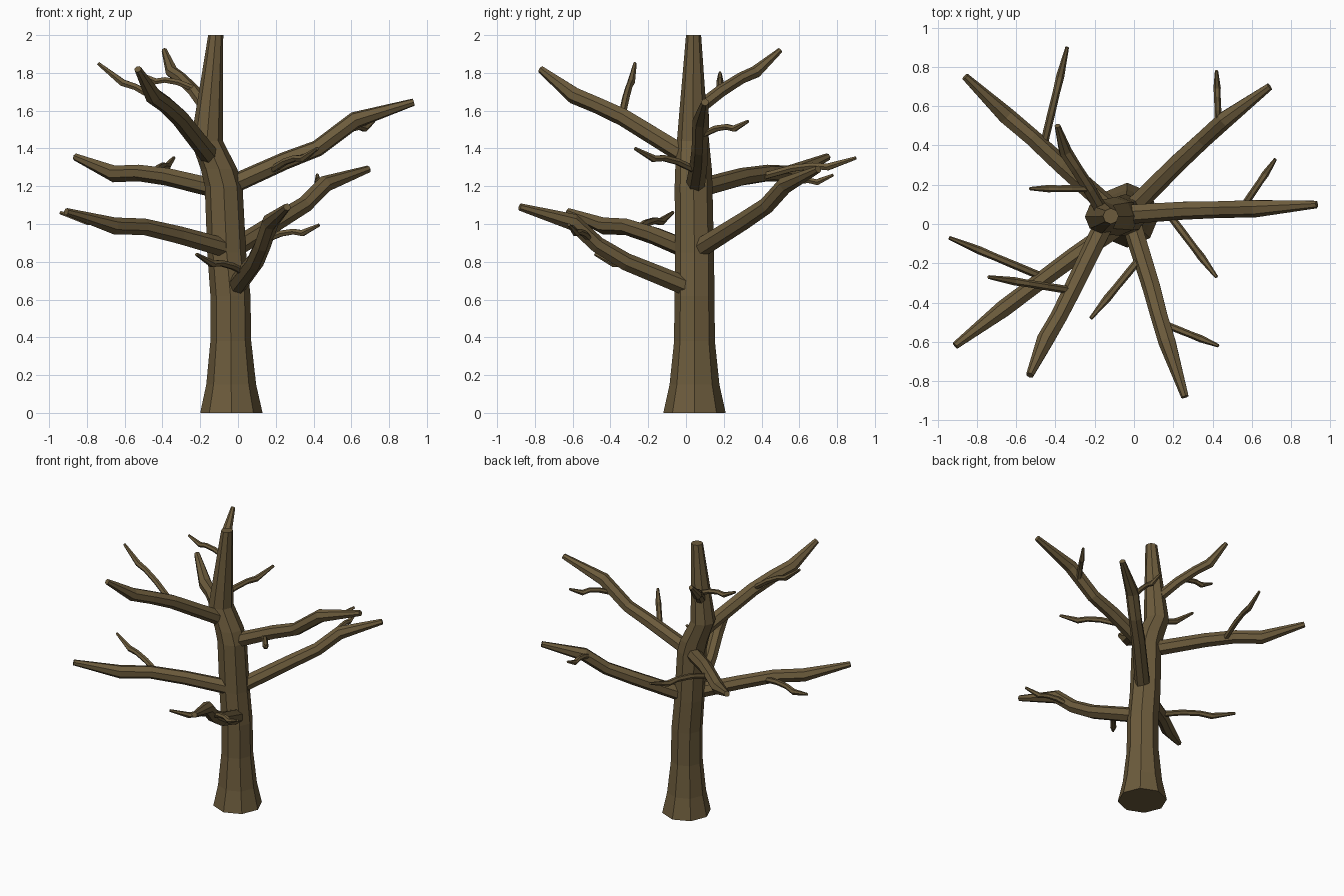
import bpy, bmesh, math
from mathutils import Vector

bark = bpy.data.materials.new("bark")
bark.diffuse_color = (0.15, 0.105, 0.045, 1)


def tube(name, path, radii, sides, level=False):
    """Faceted tapering tube along a path; level keeps every ring horizontal."""
    pts = [Vector(p) for p in path]
    bm = bmesh.new()
    rings = []
    for i, (p, r) in enumerate(zip(pts, radii)):
        d = (pts[min(i + 1, len(pts) - 1)] - pts[max(i - 1, 0)]).normalized()
        if level:
            u, v = Vector((1, 0, 0)), Vector((0, 1, 0))
        else:
            u = d.cross(Vector((0, 0, 1))).normalized()
            v = d.cross(u) * -1
            if u.cross(v).dot(d) < 0:
                v = -v
        rings.append([bm.verts.new(p + r * (math.cos(a) * u + math.sin(a) * v))
                      for a in (2 * math.pi * k / sides for k in range(sides))])
    for a, b in zip(rings, rings[1:]):
        for k in range(sides):
            n = (k + 1) % sides
            bm.faces.new((a[k], a[n], b[n], b[k]))
    bm.faces.new(rings[0][::-1])
    bm.faces.new(rings[-1])
    bmesh.ops.recalc_face_normals(bm, faces=bm.faces)
    me = bpy.data.meshes.new(name)
    bm.to_mesh(me)
    bm.free()
    me.materials.append(bark)
    bpy.context.collection.objects.link(bpy.data.objects.new(name, me))


# Trunk: flared foot, bend to the left, narrow top
tube("trunk",
     [(-.035, .045, 0), (-.036, .045, .15), (-.038, .045, .38), (-.04, .045, .62),
      (-.06, .045, .85), (-.076, .04, 1.2), (-.1, .04, 1.29), (-.165, .037, 1.44),
      (-.15, .037, 1.62), (-.118, .04, 2.0)],
     [.165, .132, .108, .106, .103, .1, .097, .085, .07, .04], 8, True)

# Main branches
branches = {
    "right": [(-.05, .05, 1.2), (.25, .07, 1.335), (.42, .075, 1.4),
              (.62, .08, 1.55), (.93, .1, 1.645)],
    "back_right": [(-.02, .07, .87), (.22, .31, 1.02), (.35, .43, 1.1),
                   (.46, .53, 1.21), (.69, .7, 1.29)],
    "front": [(-.01, -.0, .67), (.09, -.32, .8), (.13, -.47, .89),
              (.17, -.6, 1.01), (.26, -.88, 1.09)],
    "front_left_high": [(-.14, .02, 1.35), (-.31, -.33, 1.565), (-.38, -.47, 1.63),
                        (-.45, -.59, 1.68), (-.53, -.77, 1.82)],
    "front_left_low": [(-.06, .0, .87), (-.31, -.17, .94), (-.5, -.31, .985),
                       (-.66, -.43, .99), (-.91, -.62, 1.065)],
    "back_left": [(-.1, .06, 1.185), (-.37, .3, 1.25), (-.52, .44, 1.27),
                  (-.65, .55, 1.265), (-.86, .75, 1.355)],
}
for n, p in branches.items():
    tube("branch_" + n, p, [.052, .048, .045, .046, .02], 7)
tube("branch_back_high",
     [(-.15, .04, 1.59), (-.23, .18, 1.7), (-.3, .29, 1.77), (-.35, .37, 1.805),
      (-.39, .5, 1.92)], [.036, .034, .032, .034, .015], 7)

# Twigs: start, end
twigs = [
    ((-.46, .4, 1.25), (-.34, .9, 1.35)),
    ((.43, .49, 1.19), (.42, .78, 1.26)),
    ((.55, .08, 1.47), (.72, .33, 1.545)),
    ((.17, .06, 1.28), (.42, -.27, 1.40)),
    ((.13, -.5, .91), (.43, -.62, .995)),
    ((.06, -.14, .73), (-.22, -.48, .84)),
    ((-.44, -.28, .96), (-.94, -.07, 1.06)),
    ((-.31, -.34, 1.57), (-.74, -.27, 1.85)),
    ((-.22, .18, 1.71), (-.53, .18, 1.8)),
]
for i, (a, b) in enumerate(twigs):
    a, b = Vector(a), Vector(b)
    dip = [0, .012, .004, -.018, 0]
    path = [a.lerp(b, t) + Vector((0, 0, z))
            for t, z in zip((0, .32, .54, .7, 1), dip)]
    s = .75 + .6 * min((b - a).length, .5)
    tube(f"twig_{i + 1}", path, [r * s for r in (.019, .019, .018, .02, .009)], 6)
